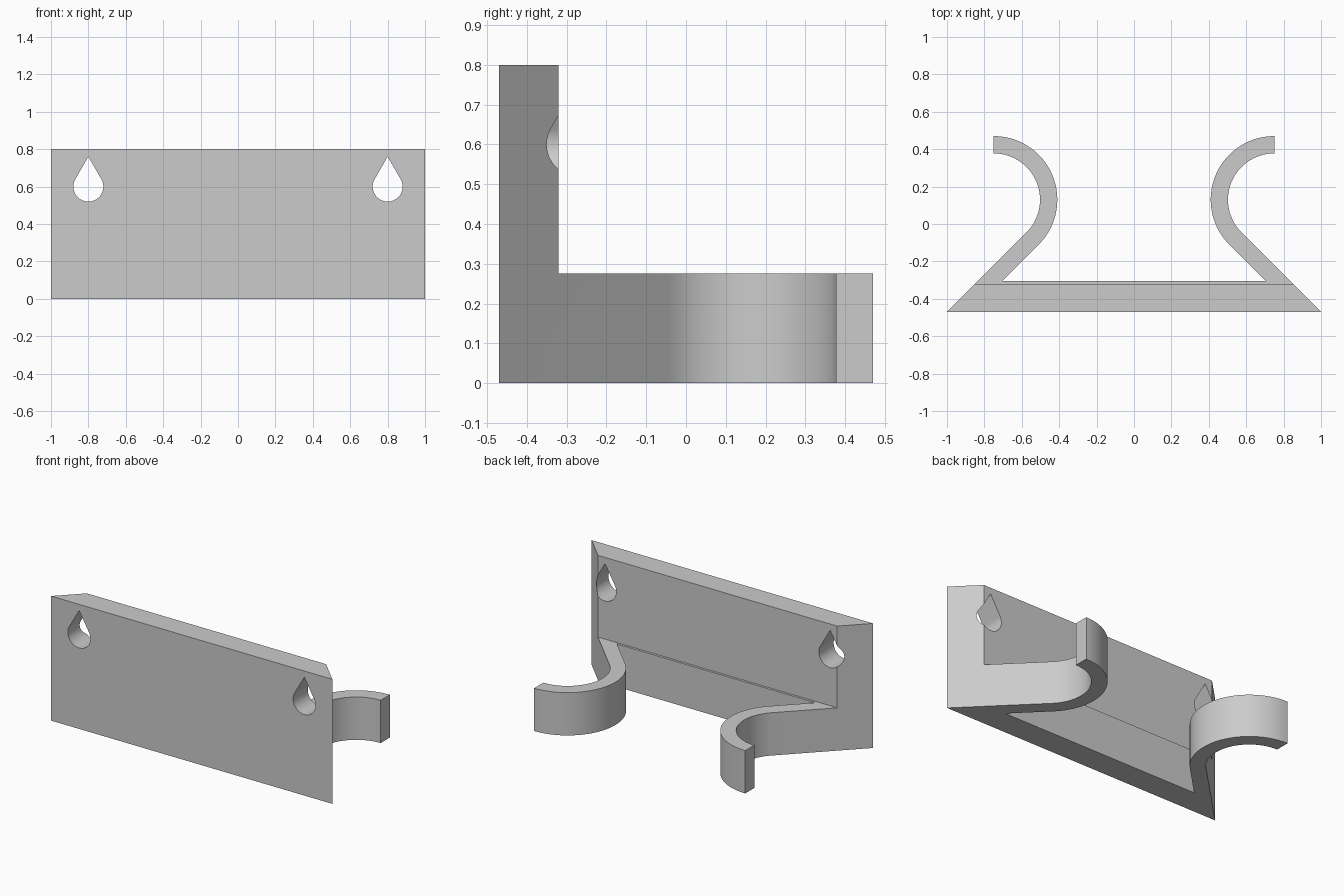
import bpy, bmesh
from math import sin, cos, radians, pi, sqrt

cube = bpy.data.objects.get("Cube")
if cube:
    bpy.data.objects.remove(cube, do_unlink=True)

FRONT, BACK, RAIL = -0.47, -0.32, -0.305     # depth of plate faces and rail
HEIGHT, HOOK_HEIGHT = 0.8, 0.275
SIDE = 0.53                                  # bevelled sides lie on x + y = SIDE
CX, CY, OUTER = 0.75, 0.13, 0.34             # hook arc
INNER = (CX + CY - SIDE) / sqrt(2)           # arc tangent to the bevelled side
STEPS = 40

grey = bpy.data.materials.new("light grey")
grey.use_nodes = True
grey.diffuse_color = (0.6, 0.6, 0.6, 1)
grey.node_tree.nodes["Principled BSDF"].inputs["Base Color"].default_value = (0.6, 0.6, 0.6, 1)


def arc(cx, cy, r, start, end, steps):
    angles = [radians(start + (end - start) * i / steps) for i in range(steps + 1)]
    return [(cx + r * cos(a), cy + r * sin(a)) for a in angles]


def raise_faces(bm, faces, offset):
    new = bmesh.ops.extrude_face_region(bm, geom=faces, use_keep_orig=True)["geom"]
    bmesh.ops.translate(bm, vec=offset, verts=[v for v in new if isinstance(v, bmesh.types.BMVert)])
    return [f for f in new if isinstance(f, bmesh.types.BMFace)]


def make_object(name, bm):
    bmesh.ops.recalc_face_normals(bm, faces=bm.faces)
    mesh = bpy.data.meshes.new(name)
    bm.to_mesh(mesh)
    bm.free()
    mesh.materials.append(grey)
    obj = bpy.data.objects.new(name, mesh)
    bpy.context.collection.objects.link(obj)
    return obj


# Bracket footprint: a trapezoid plate joined to a rail with two mirrored hooks
half = (arc(CX, CY, INNER, 225, 90, STEPS) + arc(CX, CY, OUTER, 90, 225, STEPS)
        + [(CX + CY - OUTER * sqrt(2) - RAIL, RAIL)])
outline = half + [(-x, y) for x, y in reversed(half)]
bm = bmesh.new()
corner_l, corner_r = [bm.verts.new((s * (SIDE - BACK), BACK, 0)) for s in (1, -1)]
front_l, front_r = [bm.verts.new((s * (SIDE - FRONT), FRONT, 0)) for s in (1, -1)]
plate = bm.faces.new((corner_l, corner_r, front_r, front_l))
hooks = bm.faces.new([corner_l] + [bm.verts.new((x, y, 0)) for x, y in outline] + [corner_r])

# Raise everything to hook height, then only the plate to full height
tops = raise_faces(bm, [plate, hooks], (0, 0, HOOK_HEIGHT))
plate_top = min(tops, key=lambda f: f.calc_center_median().y)
raise_faces(bm, [plate_top], (0, 0, HEIGHT - HOOK_HEIGHT))
bm.faces.remove(plate_top)
bmesh.ops.recalc_face_normals(bm, faces=bm.faces)
bmesh.ops.dissolve_limit(bm, angle_limit=radians(0.3), verts=bm.verts, edges=bm.edges)
bracket = make_object("wall_bracket", bm)

# Teardrop screw holes through the plate
bm = bmesh.new()
for s in (-1, 1):
    drop = arc(s * 0.8, 0.6, 0.08, 150, 390, STEPS) + [(s * 0.8, 0.76)]
    face = bm.faces.new([bm.verts.new((x, FRONT - 0.1, z)) for x, z in drop])
    raise_faces(bm, [face], (0, 0.4, 0))
cutter = make_object("hole_cutter", bm)
cutter.hide_render = True

holes = bracket.modifiers.new("holes", "BOOLEAN")
holes.operation = "DIFFERENCE"
holes.solver = "EXACT"
holes.object = cutter
bpy.ops.object.select_all(action="DESELECT")
bracket.select_set(True)
bpy.context.view_layer.objects.active = bracket
bpy.ops.object.modifier_apply(modifier=holes.name)
bpy.data.objects.remove(cutter, do_unlink=True)
bpy.ops.object.shade_smooth_by_angle(angle=radians(25))
